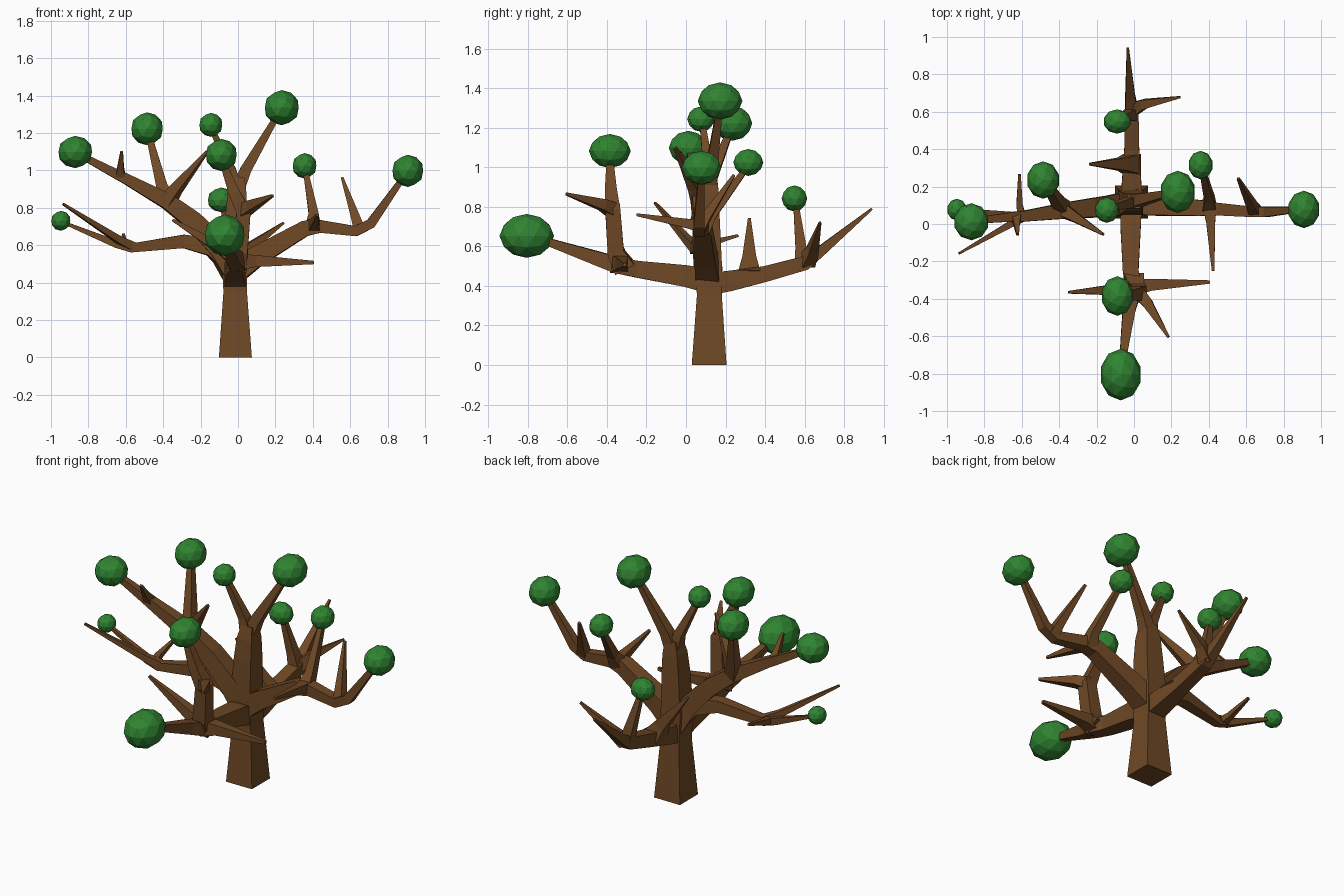
import bpy, bmesh
from mathutils import Vector


def material(name, color):
    m = bpy.data.materials.new(name)
    m.diffuse_color = (*color, 1)
    return m


BARK = material("bark_brown", (0.16, 0.066, 0.019))
LEAF = material("leaf_green", (0.029, 0.23, 0.031))


def finish(name, bm, mat):
    bmesh.ops.recalc_face_normals(bm, faces=bm.faces)
    me = bpy.data.meshes.new(name)
    bm.to_mesh(me)
    bm.free()
    me.materials.append(mat)
    ob = bpy.data.objects.new(name, me)
    bpy.context.collection.objects.link(ob)


def branch(name, *nodes):
    """Square tapered tube through nodes (x, y, z, half_width)."""
    pts = [Vector(n[:3]) for n in nodes]
    whole = (pts[-1] - pts[0]).normalized()
    ref = Vector((0, 1, 0)) if abs(whole.z) > 0.8 else Vector((0, 0, 1))
    bm = bmesh.new()
    rings = []
    for i, p in enumerate(pts):
        t = Vector()
        if i > 0:
            t += (p - pts[i - 1]).normalized()
        if i < len(pts) - 1:
            t += (pts[i + 1] - p).normalized()
        side = t.cross(ref).normalized()
        up = side.cross(t).normalized()
        r = nodes[i][3]
        rings.append([bm.verts.new(p + side * a * r + up * b * r)
                      for a, b in ((-1, -1), (1, -1), (1, 1), (-1, 1))])
    for lo, hi in zip(rings, rings[1:]):
        for k in range(4):
            j = (k + 1) % 4
            bm.faces.new((lo[k], lo[j], hi[j], hi[k]))
    bm.faces.new(rings[0])
    bm.faces.new(rings[-1])
    finish(name, bm, BARK)


def foliage(name, center, radii):
    bm = bmesh.new()
    bmesh.ops.create_icosphere(bm, subdivisions=2, radius=1)
    for v in bm.verts:
        v.co = Vector(c + r * s for c, r, s in zip(center, radii, v.co))
    finish(name, bm, LEAF)


# Trunk and top fork
branch("trunk", (-.014, .117, 0, .088), (-.015, .118, .35, .063), (-.02, .115, .52, .066),
       (-.01, .112, .75, .058), (-.005, .115, .88, .05), (0, .12, .96, .036))
branch("top_fork_right", (0, .12, .9, .036), (.04, .13, 1.0, .03), (.22, .172, 1.31, .014))
branch("top_fork_left", (-.01, .115, .9, .034), (-.035, .112, 1.0, .026), (-.14, .083, 1.22, .014))

# Front limb and its shoots
branch("front_limb", (-.015, .12, .42, .058), (-.018, 0, .45, .055), (-.018, -.25, .485, .042),
       (0, -.35, .505, .042), (-.025, -.45, .54, .035), (-.06, -.72, .63, .018))
branch("front_upright", (-.005, -.31, .49, .055), (.01, -.355, .57, .042),
       (.03, -.37, .78, .038), (-.02, -.38, .88, .03), (-.085, -.385, 1.05, .016))
branch("front_upright_shoot", (.02, -.365, .78, .035), (.07, -.42, .81, .028), (.185, -.605, .865, .007))
branch("front_right_shoot", (0, -.34, .51, .045), (.09, -.325, .515, .032), (.405, -.31, .507, .009))
branch("front_left_shoot", (0, -.34, .52, .042), (-.09, -.35, .58, .03), (-.35, -.365, .735, .007))

# Back limb and its shoots
branch("back_limb", (-.015, .12, .41, .056), (-.013, .22, .425, .052), (-.012, .4, .46, .04),
       (-.012, .6, .515, .036), (-.02, .68, .575, .026), (-.033, .94, .79, .006))
branch("back_upright", (-.01, .585, .51, .035), (-.03, .58, .6, .027), (-.085, .555, .82, .013))
branch("back_right_shoot", (-.01, .61, .52, .036), (.05, .64, .58, .026), (.245, .678, .72, .006))
branch("back_left_shoot", (-.01, .32, .45, .055), (-.06, .32, .53, .035), (-.235, .32, .74, .007))

# Right limb and its shoots
branch("right_limb", (-.02, .115, .45, .06), (.1, .1, .54, .054), (.36, .085, .69, .042),
       (.44, .08, .7, .034), (.63, .065, .675, .028), (.71, .065, .715, .027), (.89, .078, .97, .014))
branch("right_upright", (.4, .085, .69, .04), (.405, .13, .76, .026), (.36, .31, 1.0, .013))
branch("right_front_shoot", (.405, .09, .7, .035), (.41, .01, .715, .024), (.423, -.25, .76, .007))
branch("right_outer_shoot", (.65, .065, .68, .03), (.63, .1, .745, .024), (.557, .243, .96, .007))

# Upper left limb and its shoots
branch("upper_left_limb", (-.02, .115, .45, .062), (-.1, .1, .58, .058), (-.24, .085, .73, .05),
       (-.38, .07, .835, .042), (-.6, .04, .955, .028), (-.66, .037, .985, .025), (-.85, .018, 1.085, .016))
branch("upper_left_upright", (-.37, .075, .83, .04), (-.405, .115, .91, .03), (-.48, .23, 1.2, .015))
branch("upper_left_inner_shoot", (-.38, .075, .83, .038), (-.33, .045, .9, .028), (-.165, -.055, 1.1, .007))
branch("upper_left_outer_shoot", (-.63, .04, .965, .027), (-.628, .01, 1.01, .018), (-.622, -.055, 1.1, .007))

# Lower left limb and its shoots
branch("lower_left_limb", (-.02, .115, .48, .056), (-.14, .095, .59, .05), (-.29, .08, .62, .036),
       (-.57, .045, .585, .024), (-.65, .045, .605, .02), (-.93, .077, .72, .008))
branch("lower_left_long_shoot", (-.56, .05, .59, .024), (-.64, .01, .63, .019), (-.935, -.157, .82, .006))
branch("lower_left_back_shoot", (-.6, .045, .595, .022), (-.612, .1, .61, .017), (-.612, .265, .655, .007))

# Foliage clusters: centre and radii
CLUSTERS = [
    ((-.87, .012, 1.098), (.094, .099, .086)),
    ((-.486, .235, 1.222), (.088, .1, .088)),
    ((-.145, .075, 1.243), (.064, .069, .064)),
    ((-.089, -.385, 1.082), (.086, .106, .086)),
    ((.234, .172, 1.335), (.095, .113, .094)),
    ((.356, .315, 1.024), (.066, .076, .068)),
    ((.908, .078, .997), (.086, .1, .086)),
    ((-.947, .077, .73), (.053, .058, .053)),
    ((-.09, .548, .842), (.074, .065, .066)),
    ((-.071, -.805, .653), (.111, .138, .111)),
]
for n, (c, r) in enumerate(CLUSTERS):
    foliage(f"foliage_{n + 1}", c, r)
